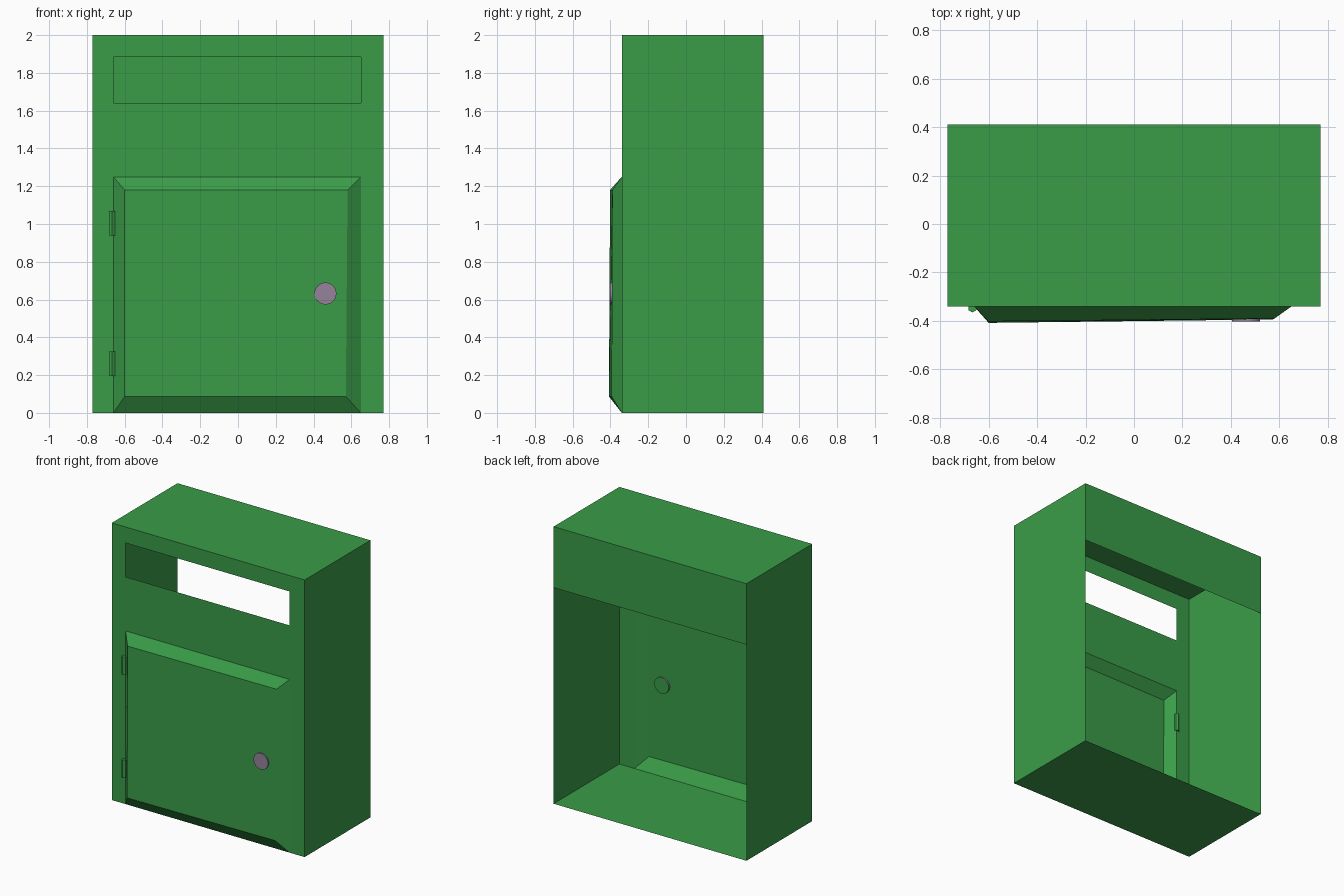
import bpy, bmesh, math
from mathutils import Matrix, Vector

cube = bpy.data.objects.get("Cube")
if cube:
    bpy.data.objects.remove(cube, do_unlink=True)


def material(name, rgb):
    m = bpy.data.materials.new(name)
    m.use_nodes = True
    m.diffuse_color = (*rgb, 1)
    m.node_tree.nodes["Principled BSDF"].inputs["Base Color"].default_value = (*rgb, 1)
    return m


green = material("painted green", (0.042, 0.333, 0.065))
mauve = material("mauve metal", (0.305, 0.223, 0.328))


def finish(name, bm, *mats):
    bmesh.ops.remove_doubles(bm, verts=bm.verts, dist=0.0001)
    mesh = bpy.data.meshes.new(name)
    bm.to_mesh(mesh)
    bm.free()
    for m in mats:
        mesh.materials.append(m)
    obj = bpy.data.objects.new(name, mesh)
    bpy.context.collection.objects.link(obj)
    return obj


def quad(bm, *corners):
    return bm.faces.new([bm.verts.new(c) for c in corners])


W, FRONT, BACK, TOP = 0.77, -0.34, 0.41, 2.0
LEFT, RIGHT, DOOR_TOP = -0.66, 0.65, 1.25
SLOT = (1.64, 1.885)

# Thin sheet cabinet: floor, roof, sides and the short upper back panel
bm = bmesh.new()
quad(bm, (-W, BACK, 0), (W, BACK, 0), (W, FRONT, 0), (-W, FRONT, 0))
quad(bm, (-W, FRONT, TOP), (W, FRONT, TOP), (W, BACK, TOP), (-W, BACK, TOP))
quad(bm, (W, FRONT, 0), (W, BACK, 0), (W, BACK, TOP), (W, FRONT, TOP))
quad(bm, (-W, BACK, 0), (-W, FRONT, 0), (-W, FRONT, TOP), (-W, BACK, TOP))
quad(bm, (W, BACK, 1.56), (-W, BACK, 1.56), (-W, BACK, TOP), (W, BACK, TOP))
finish("cabinet_shell", bm, green)

# Front sheet with openings for the slot and the door
bm = bmesh.new()
xs = (-W, LEFT, RIGHT, W)
zs = (0, DOOR_TOP, *SLOT, TOP)
for i in range(3):
    for j in range(4):
        if (i, j) not in ((1, 0), (1, 2)):
            quad(bm, (xs[i], FRONT, zs[j]), (xs[i + 1], FRONT, zs[j]),
                 (xs[i + 1], FRONT, zs[j + 1]), (xs[i], FRONT, zs[j + 1]))
finish("front_panel", bm, green)

# Raised door pressed from one sheet, hollow behind, with sloping borders
bm = bmesh.new()
outer = [bm.verts.new(c) for c in ((LEFT, FRONT, 0), (RIGHT, FRONT, 0),
                                   (RIGHT, FRONT, DOOR_TOP), (LEFT, FRONT, DOOR_TOP))]
inner = [bm.verts.new(c) for c in ((-0.60, -0.408, 0.087), (0.571, -0.394, 0.087),
                                   (0.58, -0.39, 1.18), (-0.60, -0.402, 1.18))]
for i in range(4):
    k = (i + 1) % 4
    bm.faces.new((outer[i], outer[k], inner[k], inner[i]))
bm.faces.new(inner)
finish("door", bm, green)


def cylinder(name, centre, radius, depth, sides, turn, *mats):
    bm = bmesh.new()
    bmesh.ops.create_cone(bm, cap_ends=True, segments=sides, radius1=radius,
                          radius2=radius, depth=depth,
                          matrix=Matrix.Translation(Vector(centre)) @ turn)
    return finish(name, bm, *mats)


# Six-sided hinge pins set into the door edge
for name, z in (("lower_hinge", 0.26), ("upper_hinge", 1.005)):
    cylinder(name, (-0.667, -0.3465, z), 0.0185, 0.13, 6, Matrix(), green)

# Round lock disc, its hidden back end painted like the door
lock = cylinder("lock", (0.463, -0.392, 0.632), 0.058, 0.02, 32,
                Matrix.Rotation(math.pi / 2, 4, 'X'), mauve, green)
for face in lock.data.polygons:
    face.material_index = 1 if face.normal.y > 0.9 else 0
    face.use_smooth = abs(face.normal.y) < 0.5
for edge in lock.data.edges:
    a, b = (lock.data.vertices[v].co.y for v in edge.vertices)
    edge.use_edge_sharp = abs(a - b) < 0.001
